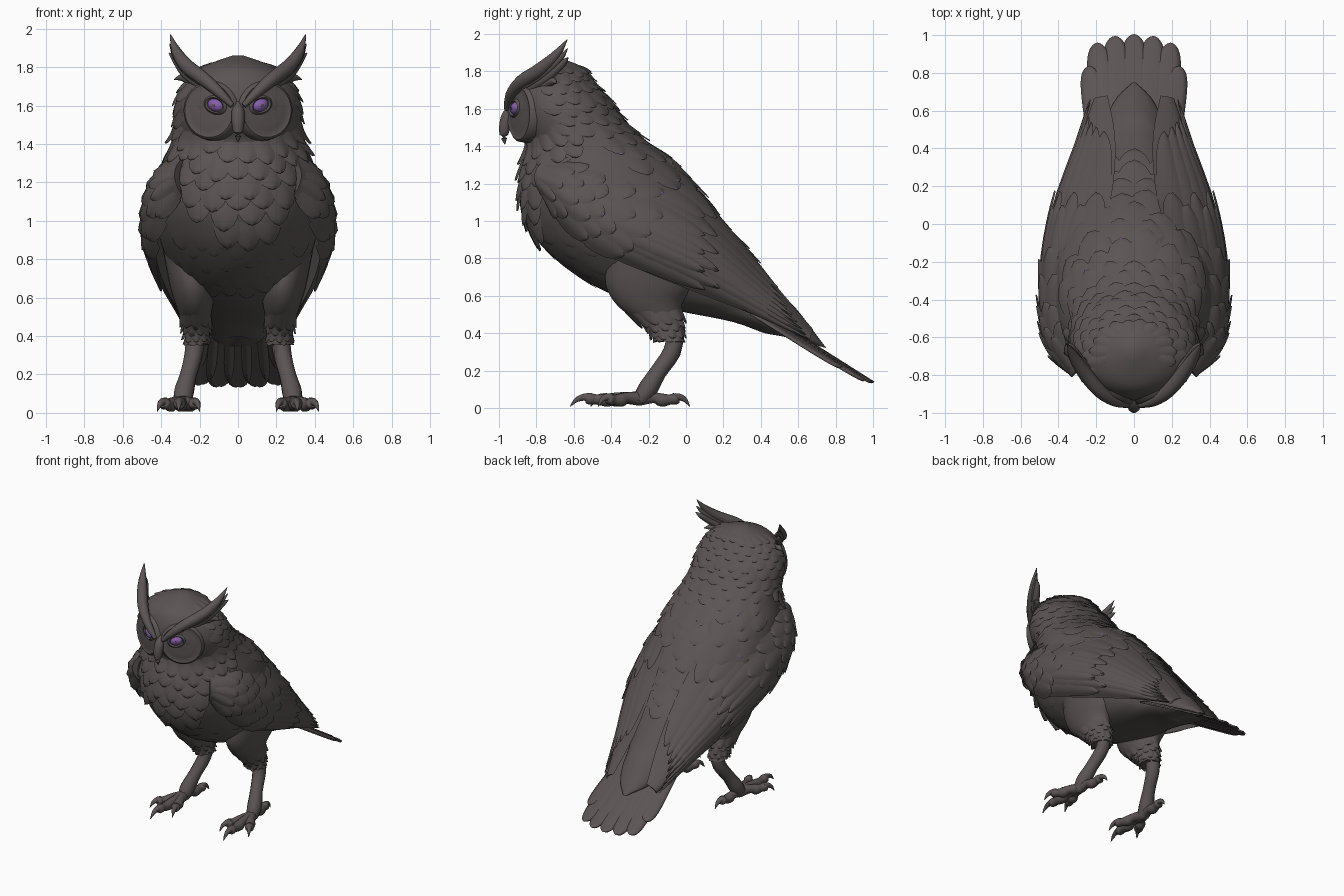
import bpy, bmesh, math, random
from mathutils import Vector

random.seed(4)
if "Cube" in bpy.data.objects:
    bpy.data.objects.remove(bpy.data.objects["Cube"])


def material(name, rgb):
    m = bpy.data.materials.new(name)
    m.use_nodes = True
    m.diffuse_color = (*rgb, 1)
    m.node_tree.nodes["Principled BSDF"].inputs["Base Color"].default_value = (*rgb, 1)
    return m


PLUMAGE = material("dark brown plumage", (0.105, 0.088, 0.088))
VIOLET = material("violet eye", (0.23, 0.11, 0.39))


def build(name, verts, faces, side=1, mat=PLUMAGE, closed=True):
    """Make a smooth object, optionally mirrored to the other side."""
    mesh = bpy.data.meshes.new(name)
    mesh.from_pydata([(v[0] * side, v[1], v[2]) for v in verts], [],
                     [f[::side] for f in faces])
    if closed:
        bm = bmesh.new()
        bm.from_mesh(mesh)
        bmesh.ops.recalc_face_normals(bm, faces=bm.faces)
        bm.to_mesh(mesh)
        bm.free()
    mesh.materials.append(mat)
    ob = bpy.data.objects.new(name, mesh)
    bpy.context.collection.objects.link(ob)
    bpy.ops.object.select_all(action='DESELECT')
    ob.select_set(True)
    bpy.context.view_layer.objects.active = ob
    bpy.ops.object.shade_smooth_by_angle(angle=math.radians(50))
    return ob


def spline(rows, t):
    """Smooth interpolation through a list of equal-length rows."""
    t = min(max(t, 0), len(rows) - 1)
    i = min(int(t), len(rows) - 2)
    f = t - i
    a, b, c, d = (rows[min(max(k, 0), len(rows) - 1)] for k in range(i - 1, i + 3))
    return [q + .5 * f * (r - p + f * (2 * p - 5 * q + 4 * r - s + f * (3 * (q - r) + s - p)))
            for p, q, r, s in zip(a, b, c, d)]


def loft(name, rings, side=1, mat=PLUMAGE):
    """Skin a list of closed rings and cap both ends."""
    n = len(rings[0])
    faces = [(i * n + j, (i + 1) * n + j, (i + 1) * n + (j + 1) % n, i * n + (j + 1) % n)
             for i in range(len(rings) - 1) for j in range(n)]
    last = (len(rings) - 1) * n
    faces += [tuple(range(n)), tuple(range(last, last + n))]
    return build(name, [v for r in rings for v in r], faces, side, mat)


def tube(name, points, side=1, steps=3, n=10):
    """Round tapered limb through (x, y, z, radius) points."""
    rows = [spline(points, k / steps) for k in range((len(points) - 1) * steps + 1)]
    rings = []
    for k, row in enumerate(rows):
        p = Vector(row[:3])
        tan = Vector(rows[min(k + 1, len(rows) - 1)][:3]) - Vector(rows[max(k - 1, 0)][:3])
        q = tan.to_track_quat('Z', 'Y')
        r = max(row[3], .001)
        rings.append([p + q @ Vector((r * math.cos(a), r * math.sin(a), 0))
                      for a in (math.tau * j / n for j in range(n))])
    return loft(name, rings, side)


def oval(sections):
    """Surface of oval sections: front y, z, back y, z, half width, centre x."""
    def at(t, a):
        fy, fz, by, bz, w, cx = spline(sections, t)
        c = math.cos(a)
        return Vector((cx + w * math.sin(a), (fy + by) / 2 + c * (fy - by) / 2,
                       (fz + bz) / 2 + c * (fz - bz) / 2))
    return at


def oval_body(name, sections, side=1, steps=4, n=40):
    at = oval(sections)
    return loft(name, [[at(k / steps, math.tau * j / n) for j in range(n)]
                       for k in range((len(sections) - 1) * steps + 1)], side)


def feathers(name, at, items, side=1, sharp=2.5, lift=.02, umax=99, rows=6):
    """Curved vanes that follow a surface; items are (u, v, length, half width)."""
    verts, faces, e = [], [], .02
    for u, v, length, half in items:
        base = len(verts)
        for i in range(rows):
            s = math.sin(i / (rows - 1) * math.pi / 2)
            w = half * max(1 - s ** sharp, 0) ** .55
            uu = min(u + s * length, umax)
            for j in (-1, -.5, 0, .5, 1):
                vv = v + j * w
                ua, ub = max(uu - e, 0), min(uu + e, umax)
                nrm = (at(ub, vv) - at(ua, vv)).cross(at(uu, vv + e) - at(uu, vv - e)).normalized()
                verts.append(at(uu, vv) + nrm * (lift * (s - .25) + lift * .35 * (1 - abs(j))))
        faces += [(base + i * 5 + j, base + i * 5 + 5 + j, base + i * 5 + 6 + j, base + i * 5 + 1 + j)
                  for i in range(rows - 1) for j in range(4)]
    return build(name, verts, faces, side, closed=False)


def scatter(u0, u1, rows, v0, v1, count, length, vee=0):
    """Staggered rows of vanes; v0 and v1 depend on the row, vee sweeps rows back."""
    out = []
    for r in range(rows):
        f = r / max(rows - 1, 1)
        u = u0 + (u1 - u0) * f
        a, b = v0(f), v1(f)
        n = max(int(count * (b - a)), 1)
        for k in range(n + 1):
            v = a + (b - a) * (k + .5 * (r % 2)) / n
            out.append((u - vee * abs(v) + random.uniform(-.12, .12) * length, v,
                        length * random.uniform(.85, 1.2), .75 / count))
    return out


def fleck(ob, every):
    """Violet tip on some of the vanes over the upper back."""
    ob.data.materials.append(VIOLET)
    for p in ob.data.polygons:
        vane, part = divmod(p.index, 20)
        if vane % every == 0 and part == 17 and p.center.y > -.45 and p.center.z > 1:
            p.material_index = 1


# Head and torso in one skin
TORSO = [(-.70, 1.86, -.64, 1.86, .03, 0), (-.85, 1.80, -.54, 1.815, .17, 0),
         (-.91, 1.72, -.49, 1.74, .27, 0), (-.935, 1.6, -.41, 1.65, .322, 0),
         (-.91, 1.5, -.33, 1.54, .33, 0), (-.86, 1.4, -.23, 1.44, .345, 0),
         (-.88, 1.25, -.06, 1.31, .40, 0), (-.88, 1.1, .09, 1.14, .43, 0),
         (-.83, .95, .21, .98, .42, 0), (-.70, .8, .33, .84, .38, 0),
         (-.5, .66, .43, .71, .31, 0), (-.25, .56, .51, .61, .25, 0),
         (0, .51, .59, .53, .2, 0), (.25, .46, .66, .44, .17, 0),
         (.42, .4, .72, .36, .12, 0), (.46, .40, .75, .32, .05, 0)]
torso = oval(TORSO)
oval_body("torso", TORSO)
feathers("head_feathers", torso, scatter(.8, 4, 7, lambda f: 1.4, lambda f: 4.88, 3.2, .75), lift=.016)
feathers("breast_ruff", torso, scatter(4.9, 7.6, 6, lambda f: -1.45 + 1.2 * f,
                                       lambda f: 1.45 - 1.2 * f, 4, .9, .55), lift=.032)
feathers("belly_feathers", torso, scatter(7.8, 9.6, 5, lambda f: -.8, lambda f: .8, 3.5, .8), lift=.006)
fleck(feathers("back_feathers", torso, scatter(
    4.4, 8.4, 8, lambda f: 2.0 + .5 * f, lambda f: 4.28 - .5 * f, 3, .95), lift=.016), 5)

# Wings: lower edge, bulge and upper edge of each station
WING = [(.29, -.77, 1.13, .33, -.81, 1.25, .27, -.73, 1.34),
        (.38, -.68, .99, .455, -.64, 1.18, .28, -.53, 1.37),
        (.425, -.50, .85, .483, -.42, 1.09, .23, -.27, 1.34),
        (.41, -.25, .74, .465, -.15, .97, .16, -.01, 1.22),
        (.36, .05, .62, .395, .14, .81, .11, .21, .99),
        (.285, .38, .49, .285, .42, .59, .10, .46, .68),
        (.21, .66, .36, .20, .67, .39, .14, .68, .42)]


def wing(u, v, bulge=1.0):
    row = spline(WING, u)
    low, mid, top = (Vector(row[k:k + 3]) for k in (0, 3, 6))
    chord = (low + top) / 2
    return low + (top - low) * v + (mid - chord) * (4 * bulge * v * (1 - v))


coverts = scatter(.15, 2.1, 6, lambda f: .1, lambda f: .88, 6, .75)
flight = [(2.1 + .25 * (k % 2), .1 + .09 * k, 2.0 - .06 * k, .085) for k in range(10)]
primaries = [(3.2, .12 + .11 * k, 2.75 - .12 * k, .1) for k in range(8)]

# Thigh sections, shank, toes and brow tuft
THIGH = [(-.42, .82, .08, .86, .13, .26), (-.43, .66, .05, .66, .12, .235),
         (-.36, .54, -.02, .56, .095, .226), (-.22, .44, -.02, .45, .066, .218),
         (-.16, .36, -.02, .35, .056, .217)]
SHANK = [(.22, -.06, .40, .05), (.232, -.075, .30, .048), (.26, -.15, .19, .045),
         (.283, -.205, .10, .053), (.29, -.25, .04, .04)]
TOES = {"inner": (-.09, -.26), "middle": (.02, -.37), "outer": (.13, -.22), "hind": (-.03, .27)}
TOE = [(0, .05, .04), (.3, .055, .03), (.45, .042, .037), (.62, .046, .028), (.72, .05, .033),
       (.78, .058, .021), (.9, .045, .014), (1, .008, .002)]
TUFT = [(.03, -.96, 1.60, .014), (.10, -.94, 1.67, .027), (.18, -.885, 1.74, .036),
        (.26, -.79, 1.80, .038), (.32, -.70, 1.88, .027), (.352, -.635, 1.97, .002)]


def face_point(centre, axes, r, a, out, flat=1.0, slant=0.0):
    rise = r * (flat * math.sin(a) + slant * math.cos(a))
    return centre + axes[0] * (r * math.cos(a)) + Vector((0, 0, rise)) + axes[1] * out


for label, side in (("left", 1), ("right", -1)):
    rings = []
    for k in range(25):
        u = k / 4
        rings.append([wing(u, j / 14) for j in range(15)] +
                     [wing(u, j / 14, .45) for j in range(13, 0, -1)])
    loft(label + "_wing", rings, side)
    fleck(feathers(label + "_wing_coverts", wing, coverts, side, 3, .02, 6), 4)
    feathers(label + "_secondaries", wing, flight, side, 5, .022, 6, 9)
    feathers(label + "_primaries", wing, primaries, side, 5, .02, 6, 9)

    # Legs and feet
    oval_body(label + "_thigh", THIGH, side, n=24)
    feathers(label + "_leg_feathers", oval(THIGH), scatter(
        2.3, 3.5, 4, lambda f: 0, lambda f: math.tau, 1.7, .6), side, lift=.022)
    tube(label + "_shank", SHANK, side)
    for toe, (dx, dy) in TOES.items():
        tube(f"{label}_{toe}_toe", [(.29 + dx * f, -.25 + dy * f, z, r) for f, z, r in TOE], side)

    # Brow and ear tuft made of overlapping plumes
    tube(label + "_brow_tuft", TUFT, side)
    for k in (1, 2, 3):
        plume = [(x + .004 * k, y + .022 * k, z - .018 * k, r * .7) for x, y, z, r in TUFT[2:6 - k // 3]]
        plume[-1] = (plume[-1][0], plume[-1][1] - .02 * k, plume[-1][2] - .03 * k, .002)
        tube(f"{label}_tuft_plume_{k}", plume, side, n=8)

    # Facial disc: shallow dish with a low rim
    axes = (Vector((.90, .43, 0)), Vector((.43, -.90, 0)))
    centre = Vector((.145, -.885, 1.575))
    dish = [(.02, .018), (.07, .014), (.10, .014), (.125, .008), (.14, .013), (.152, .004), (.16, -.05)]
    loft(label + "_facial_disc", [[face_point(centre, axes, r, math.tau * j / 32, o)
                                   for j in range(32)] for r, o in dish], side)

    # Eye, pupil and lid ring
    eye = Vector((.115, -.908, 1.602))
    domes = ((VIOLET, "eye", [(.047, -.01), (.045, .008), (.03, .022), (.012, .028), (.001, .029)]),
             (PLUMAGE, "pupil", [(.010, .02), (.009, .03), (.001, .031)]),
             (PLUMAGE, "eyelid", [(.072, -.02), (.064, .012), (.053, .02), (.044, .012), (.04, -.02)]))
    for mat, part, prof in domes:
        loft(f"{label}_{part}", [[face_point(eye, axes, r, math.tau * j / 24, o, .75, .15)
                                  for j in range(24)] for r, o in prof], side, mat)

# Hooked beak
tube("beak", [(0, -.92, 1.61, .02), (0, -.95, 1.57, .033), (0, -.965, 1.52, .034),
              (0, -.974, 1.46, .024), (0, -.968, 1.41, .002)])


# Tail fan
def tail(u, v):
    return Vector((-v * (.75 + .25 * u), .35 + .65 * u, .555 - .425 * u - .45 * v * v))


fan = [(0, s * x, tip, w) for x, tip, w in ((.25, .74, .068), (.195, .93, .075), (.1, .985, .08), (0, 1, .08))
       for s in ((1, -1) if x else (1,))]
quills = feathers("tail_feathers", tail, fan, 1, 9, .012, 1.2, 16)
solid = quills.modifiers.new("thickness", 'SOLIDIFY')
solid.thickness = .012
